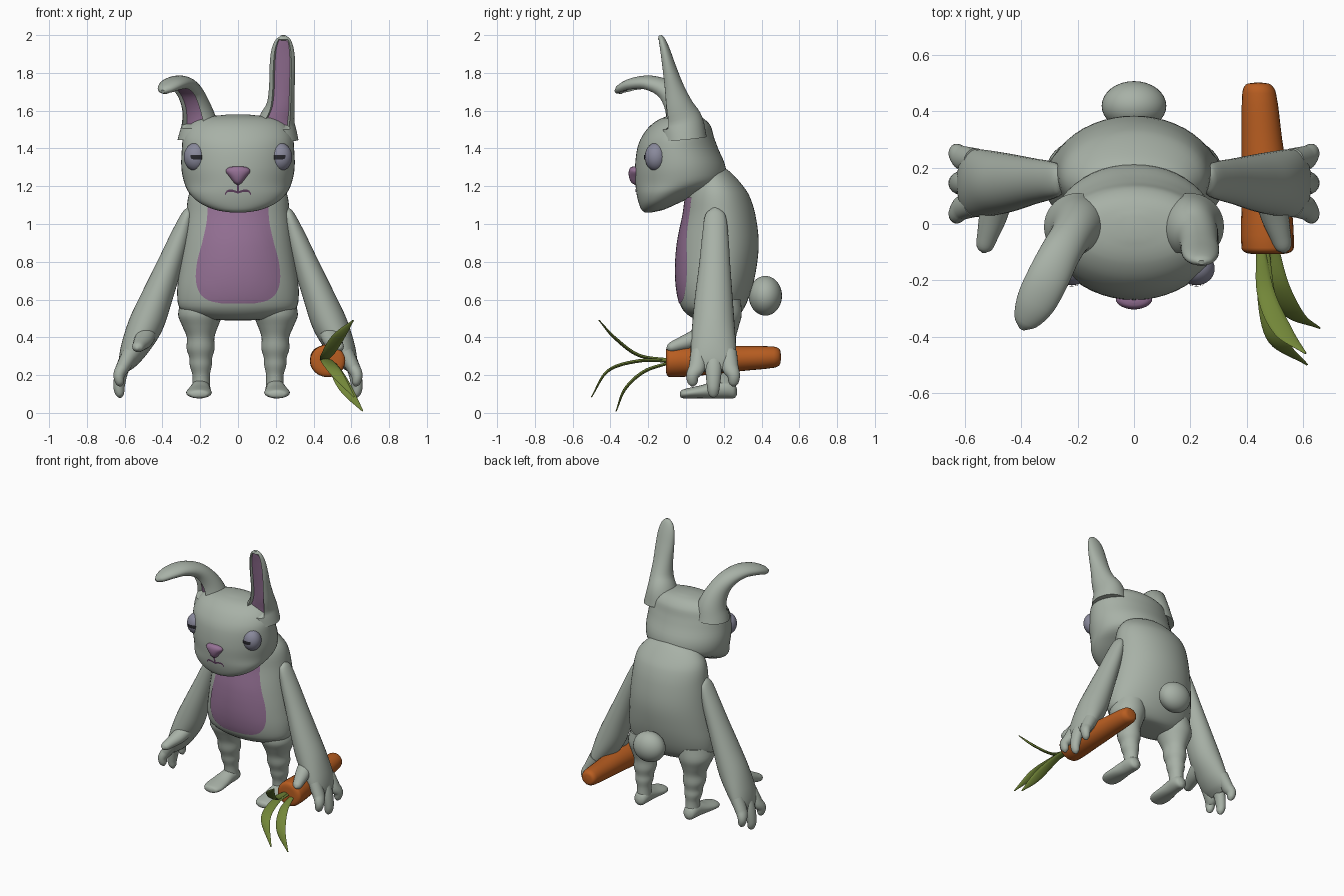
import bpy, bmesh, math
from mathutils import Vector, Matrix
from mathutils.bvhtree import BVHTree


def material(name, rgb):
    m = bpy.data.materials.new(name)
    m.diffuse_color = (*rgb, 1)
    return m


FUR = material("grey fur", (0.39, 0.44, 0.385))
PINK = material("dusty purple", (0.30, 0.165, 0.30))
EYE = material("eye grey blue", (0.25, 0.25, 0.33))
DARK = material("pupil dark", (0.02, 0.02, 0.025))
LIP = material("mouth dark purple", (0.11, 0.05, 0.11))
ORANGE = material("carrot orange", (0.48, 0.11, 0.015))
GREEN = material("leaf green", (0.17, 0.24, 0.04))
X, Y, Z = Vector((1, 0, 0)), Vector((0, 1, 0)), Vector((0, 0, 1))


def finish(name, bm, *mats):
    me = bpy.data.meshes.new(name)
    bm.to_mesh(me)
    bm.free()
    for m in mats:
        me.materials.append(m)
    me.shade_smooth()
    me.set_sharp_from_angle(angle=math.radians(45))
    ob = bpy.data.objects.new(name, me)
    bpy.context.collection.objects.link(ob)
    return ob


def smooth_rows(rows, sub):
    """Spline through rows of numbers, spaced by chord length."""
    p = [Vector(r) for r in rows]
    t = [0.0]
    for a, b in zip(p, p[1:]):
        t.append(t[-1] + max((b - a).length, 1e-5))
    n = len(p)
    tan = []
    for i in range(n):
        lo, hi = max(i - 1, 0), min(i + 1, n - 1)
        tan.append((p[hi] - p[lo]) / (t[hi] - t[lo]))
    out = []
    for i in range(n - 1):
        h = t[i + 1] - t[i]
        for k in range(sub):
            s = k / sub
            out.append(p[i] * (2*s**3 - 3*s*s + 1) + tan[i] * h * (s**3 - 2*s*s + s)
                       + p[i + 1] * (3*s*s - 2*s**3) + tan[i + 1] * h * (s**3 - s*s))
    return out + [p[-1]]


def loft(name, rows, mat, wide=X, plane=None, seg=32, sub=4, groove=None):
    """Rows (x, y, z, a, b): ellipses on a path. plane fixes the second axis;
    groove=(first, last) sinks and colours a channel on the inner side."""
    rings = smooth_rows(rows, sub)
    bm = bmesh.new()
    grid = []
    for i, r in enumerate(rings):
        c = Vector(r[:3])
        if plane:
            u, v = wide, plane
        else:
            q = Vector(rings[min(i + 1, len(rings) - 1)][:3]) - Vector(rings[max(i - 1, 0)][:3])
            q.normalize()
            u = (wide - q * wide.dot(q)).normalized()
            v = q.cross(u)
        a, b = max(r[3], 0.002), max(r[4], 0.002)
        ring = []
        for k in range(seg):
            w = 2 * math.pi * k / seg
            cs, sn = math.cos(w), math.sin(w)
            if groove and groove[0] <= i <= groove[1] and sn < 0 and abs(cs) < 0.64:
                sn *= 0.5
            ring.append(bm.verts.new(c + u * a * cs + v * b * sn))
        grid.append(ring)
    for i in range(len(grid) - 1):
        for k in range(seg):
            j = (k + 1) % seg
            f = bm.faces.new((grid[i][k], grid[i][j], grid[i + 1][j], grid[i + 1][k]))
            mid = 2 * math.pi * (k + 0.5) / seg
            if groove and groove[0] <= i < groove[1] and math.sin(mid) < 0 and abs(math.cos(mid)) < 0.64:
                f.material_index = 1
    bm.faces.new(grid[0])
    bm.faces.new(grid[-1])
    bmesh.ops.recalc_face_normals(bm, faces=bm.faces)
    return finish(name, bm, mat, PINK) if groove else finish(name, bm, mat)


def ball(name, c, r, mat):
    bm = bmesh.new()
    bmesh.ops.create_uvsphere(bm, u_segments=32, v_segments=20, radius=1,
                              matrix=Matrix.Translation(c) @ Matrix.Diagonal((*r, 1)))
    return finish(name, bm, mat)


def decal(name, target, rows, mat, cols=2, sub=4):
    """Rows (x0, z0, x1, z1) cast backwards onto the front of target."""
    me = target.data
    tree = BVHTree.FromPolygons([v.co for v in me.vertices], [tuple(p.vertices) for p in me.polygons])
    bm = bmesh.new()
    grid = []
    for x0, z0, x1, z1 in smooth_rows(rows, sub):
        line = []
        for k in range(cols + 1):
            s = k / cols
            p = Vector((x0 + (x1 - x0) * s, -2, z0 + (z1 - z0) * s))
            hit = tree.ray_cast(p, Y)[0]
            line.append(bm.verts.new((hit or Vector((p.x, -0.2, p.z))) - Y * 0.004))
        grid.append(line)
    for r, q in zip(grid, grid[1:]):
        for k in range(cols):
            bm.faces.new((r[k], r[k + 1], q[k + 1], q[k]))
    bm.normal_update()
    if sum(f.normal.y for f in bm.faces) > 0:
        bmesh.ops.reverse_faces(bm, faces=bm.faces)
    return finish(name, bm, mat)


def stack(rows):
    """(z, front y, back y, half width) to loft rows."""
    return [(0, (f + b) / 2, z, w, (b - f) / 2) for z, f, b, w in rows]


def flip(rows, s):
    return [(r[0] * s, *r[1:]) for r in rows]


# torso, belly patch, tail
body = loft("body", stack([
    (.49, .10, .20, .06), (.50, .04, .26, .20), (.55, -.02, .305, .305), (.63, -.045, .34, .322),
    (.75, -.055, .37, .312), (.90, -.045, .385, .293), (1.05, -.015, .367, .275),
    (1.15, 0, .335, .262), (1.21, .02, .295, .235), (1.27, .05, .24, .17), (1.30, .1, .2, .05)]),
    FUR, plane=Y, seg=48)
decal("belly_patch", body, [(-w, z, w, z) for z, w in (
    (1.14, .16), (1.02, .165), (.9, .19), (.8, .216), (.7, .223), (.63, .2), (.595, .155), (.58, .09))],
    PINK, cols=16)
ball("tail", (0, .42, .62), (.115, .088, .105), FUR)

# head, nose, mouth
head = loft("head", stack([
    (1.06, -.215, -.19, .03), (1.075, -.235, -.12, .12), (1.11, -.25, -.04, .20), (1.16, -.262, .07, .255),
    (1.22, -.268, .20, .285), (1.30, -.27, .21, .30), (1.40, -.258, .17, .297), (1.46, -.235, .148, .29),
    (1.52, -.19, .13, .26), (1.56, -.13, .09, .20), (1.58, -.05, .03, .05)]), FUR, plane=Y, seg=48)
loft("nose", stack([(1.305, -.28, -.25, .02), (1.298, -.295, -.24, .05), (1.28, -.303, -.23, .065),
                    (1.25, -.302, -.23, .045), (1.22, -.29, -.24, .022), (1.207, -.27, -.25, .006)]),
     PINK, plane=Y)
decal("nose_line", head, [(-.006, 1.215, .006, 1.215), (-.006, 1.165, .006, 1.165)], LIP)
decal("mouth", head, [(x, z - .006, x, z + .006) for x, z in (
    (-.068, 1.158), (-.055, 1.174), (-.03, 1.176), (0, 1.168), (.03, 1.176), (.055, 1.174), (.068, 1.158))], LIP)

# ears: one upright, one folded forward
loft("upright_ear", [
    (.2, -.01, 1.45, .12, .12), (.205, -.02, 1.54, .098, .11), (.225, -.045, 1.62, .076, .085),
    (.232, -.07, 1.72, .068, .06), (.235, -.095, 1.83, .068, .042), (.237, -.115, 1.92, .06, .03),
    (.24, -.13, 1.975, .04, .02), (.24, -.137, 1.998, .012, .008)], FUR, seg=40, groove=(4, 24))
loft("folded_ear", [
    (-.2, -.01, 1.45, .12, .12), (-.205, -.015, 1.54, .092, .10), (-.225, -.045, 1.63, .074, .075),
    (-.26, -.10, 1.705, .072, .055), (-.305, -.19, 1.743, .075, .043), (-.35, -.28, 1.737, .07, .036),
    (-.385, -.345, 1.713, .045, .026), (-.398, -.372, 1.70, .012, .01)],
    FUR, wide=Vector((.88, -.47, 0)), seg=40, groove=(4, 24))

for s, side in ((1, "left"), (-1, "right")):
    # eyes with half-closed pupils
    eye = ball(side + "_eye", (s * .222, -.158, 1.355), (.065, .06, .075), EYE)
    decal(side + "_pupil", eye, [(s * .212 - w, z, s * .212 + w, z) for z, w in (
        (1.342, .025), (1.347, .036), (1.358, .04), (1.366, .04))], DARK, cols=8)

    # legs and feet
    loft(side + "_leg", flip([
        (.19, .17, .60, .11, .12), (.2, .17, .52, .117, .125), (.2, .175, .46, .095, .105),
        (.198, .18, .40, .073, .085), (.198, .185, .34, .074, .08), (.197, .19, .29, .06, .066),
        (.197, .195, .25, .058, .063), (.195, .2, .2, .046, .052), (.195, .205, .12, .048, .052)], s),
        FUR, plane=Y)
    loft(side + "_foot", flip([
        (.207, -.032, .098, .015, .01), (.207, -.02, .1, .05, .022), (.207, .02, .105, .067, .028),
        (.205, .09, .113, .063, .036), (.2, .16, .124, .053, .048), (.197, .22, .128, .05, .051),
        (.197, .255, .118, .038, .04), (.197, .27, .112, .012, .015)], s), FUR, plane=Z)

    # flared arms, thumbs and three fingers
    loft(side + "_arm", flip([
        (.255, .155, 1.085, .015, .012), (.268, .155, 1.05, .052, .03), (.3, .155, .95, .068, .05),
        (.36, .152, .79, .082, .066), (.43, .147, .61, .1, .083), (.487, .145, .47, .112, .092),
        (.545, .145, .35, .12, .075), (.585, .147, .27, .115, .05), (.608, .147, .225, .085, .022)], s),
        FUR, wide=Y)
    loft(side + "_thumb", flip([
        (.48, .10, .42, .05, .05), (.5, .03, .385, .05, .045), (.52, -.04, .36, .038, .034),
        (.532, -.085, .345, .028, .024), (.535, -.102, .34, .006, .006)], s), FUR, seg=20)
    for n, (y0, y1, tip) in enumerate(((.07, .035, .14), (.147, .145, .08), (.225, .252, .14))):
        loft(f"{side}_finger_{n + 1}", flip([
            (.565, y0, .32, .045, .045), (.61, (y0 * 2 + y1) / 3, .24, .044, .036),
            (.63, y1, tip + .06, .034, .03), (.625, y1, tip + .018, .025, .022),
            (.621, y1, tip, .006, .006)], s), FUR, wide=Y, seg=20)

# carrot and its leaves
loft("carrot", [
    (.475, -.107, .275, .03, .03), (.475, -.103, .275, .075, .07), (.475, -.085, .275, .093, .086),
    (.47, .1, .28, .087, .08), (.455, .3, .288, .072, .066), (.445, .465, .295, .06, .056),
    (.442, .495, .295, .045, .042), (.442, .503, .295, .01, .01)], ORANGE, plane=Z, seg=24)
LEAVES = (
    ((.45, -.09, .28), (.47, -.25, .305), (.53, -.38, .40), (.61, -.46, .49)),
    ((.465, -.09, .275), (.47, -.25, .275), (.51, -.41, .225), (.615, -.5, .085)),
    ((.5, -.09, .265), (.52, -.22, .22), (.57, -.32, .13), (.66, -.37, .01)))
for n, path in enumerate(LEAVES):
    size = ((.016, .008), (.032, .009), (.034, .008), (.004, .003))
    loft(f"carrot_leaf_{n + 1}", [(*p, *w) for p, w in zip(path, size)], GREEN, seg=12, sub=8)
